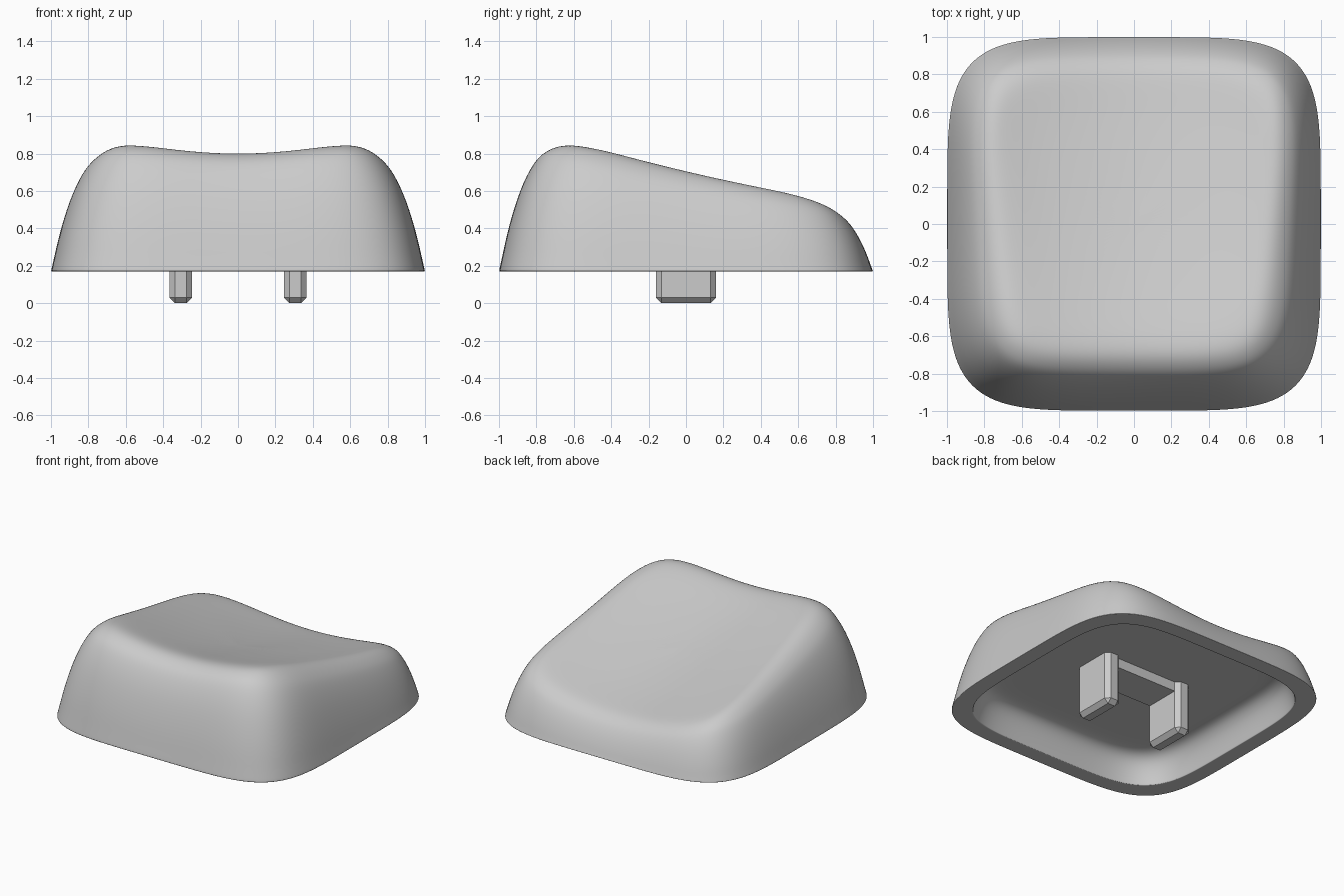
import bpy, bmesh, math

cube = bpy.data.objects.get("Cube")
if cube:
    bpy.data.objects.remove(cube, do_unlink=True)

grey = bpy.data.materials.new("light_grey_plastic")
grey.use_nodes = True
COLOUR = (0.6, 0.6, 0.6, 1)
grey.diffuse_color = COLOUR
grey.node_tree.nodes["Principled BSDF"].inputs["Base Color"].default_value = COLOUR

BASE, CEILING, SIDES = 0.17, 0.38, 64


def make_object(name, bm):
    bmesh.ops.recalc_face_normals(bm, faces=bm.faces)
    mesh = bpy.data.meshes.new(name)
    bm.to_mesh(mesh)
    bm.free()
    mesh.materials.append(grey)
    obj = bpy.data.objects.new(name, mesh)
    bpy.context.collection.objects.link(obj)
    return obj


def outline(i):
    """Square with bulging sides and rounded corners."""
    a = 2 * math.pi * i / SIDES
    c, s = math.cos(a), math.sin(a)
    r = (abs(c) ** 5 + abs(s) ** 5) ** -0.2
    return c * r, s * r


def top_height(x, y):
    """Sloping top, dished from side to side."""
    edge = 0.702 - 0.245 * y + 0.05 * y * y
    half_width = 0.65 + 0.083 * y
    dip = 0.085 + 0.02 * y
    return edge + dip * (min((x / half_width) ** 2, 1.15) - 1)


def shell_point(i, inset, rise):
    """Point on the outside; the taller front wall leans in further."""
    ox, oy = outline(i)
    lean = 0.775 - 0.225 * oy
    scale = 1 - inset * (lean + (1 - lean) * inset ** 3)
    x, y = ox * scale, oy * scale
    return x, y, BASE + (top_height(x, y) - BASE) * rise


# Cap shell: hollow underside, rim, walls and dished top
cavity = [(0.3, CEILING), (0.6, CEILING), (0.74, CEILING), (0.8, 0.365),
          (0.84, 0.32), (0.865, 0.25), (0.88, 0.18), (0.882, BASE),
          (0.89, BASE), (0.94, BASE), (0.99, BASE)]
walls = [(0, 0), (0.003, 0.02), (0.02, 0.12), (0.05, 0.31), (0.11, 0.59),
         (0.18, 0.8), (0.23, 0.885), (0.29, 0.955), (0.36, 0.99),
         (0.45, 1), (0.6, 1), (0.75, 1), (0.9, 1)]

bm = bmesh.new()
rings = []
for scale, z in cavity:
    rings.append([bm.verts.new((outline(i)[0] * scale, outline(i)[1] * scale, z))
                  for i in range(SIDES)])
for inset, rise in walls:
    rings.append([bm.verts.new(shell_point(i, inset, rise)) for i in range(SIDES)])
for low, high in zip(rings, rings[1:]):
    for i in range(SIDES):
        j = (i + 1) % SIDES
        bm.faces.new((low[i], low[j], high[j], high[i]))
for ring, z in ((rings[0], CEILING), (rings[-1], top_height(0, 0))):
    centre = bm.verts.new((0, 0, z))
    for i in range(SIDES):
        bm.faces.new((ring[i], ring[(i + 1) % SIDES], centre))
for face in bm.faces:
    face.smooth = True
cap = make_object("cap_shell", bm)
subdivision = cap.modifiers.new("smooth_surface", 'SUBSURF')
subdivision.levels = subdivision.render_levels = 2


def box(name, centre, size, chamfer=0):
    bm = bmesh.new()
    bmesh.ops.create_cube(bm, size=1)
    for v in bm.verts:
        v.co = [c + k * s for c, k, s in zip(centre, v.co, size)]
    if chamfer:
        bmesh.ops.bevel(bm, geom=bm.edges[:], offset=chamfer, segments=1,
                        affect='EDGES')
    return make_object(name, bm)


# Two chamfered clip legs under the cap, joined by a low block
for side, label in ((1, "left"), (-1, "right")):
    box(label + "_clip_leg", (side * 0.306, 0, 0.21), (0.12, 0.32, 0.42), 0.03)
box("clip_bridge", (0, 0, 0.36), (0.5, 0.26, 0.1))
